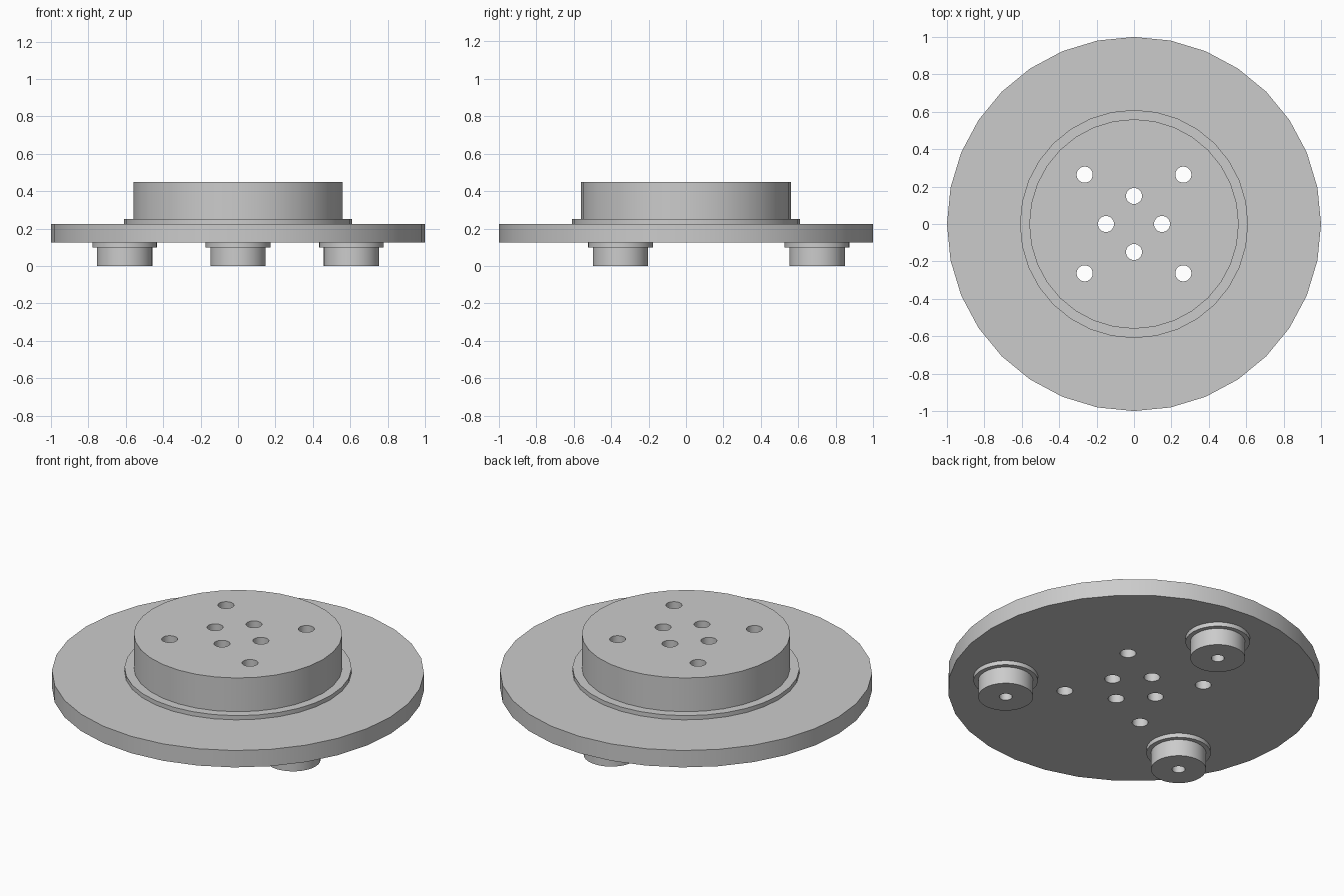
import bpy
import bmesh
from math import cos, sin, pi, radians

SEGMENTS = 32

cube = bpy.data.objects.get("Cube")
if cube:
    bpy.data.objects.remove(cube, do_unlink=True)

grey = bpy.data.materials.new("machined_grey")
grey.use_nodes = True
grey.diffuse_color = (0.6, 0.6, 0.6, 1)
grey.node_tree.nodes["Principled BSDF"].inputs["Base Color"].default_value = grey.diffuse_color


def make_object(name, bm):
    mesh = bpy.data.meshes.new(name)
    bmesh.ops.recalc_face_normals(bm, faces=bm.faces)
    bm.to_mesh(mesh)
    bm.free()
    mesh.materials.append(grey)
    obj = bpy.data.objects.new(name, mesh)
    bpy.context.collection.objects.link(obj)
    return obj


def select_only(obj):
    bpy.ops.object.select_all(action='DESELECT')
    obj.select_set(True)
    bpy.context.view_layer.objects.active = obj


def smooth(obj):
    select_only(obj)
    bpy.ops.object.shade_smooth_by_angle(angle=radians(30))


def lathe(name, profile, location=(0, 0, 0), bored=False):
    """Revolve (radius, height) points; close with end caps, or as a tube if bored."""
    bm = bmesh.new()
    rings = [[bm.verts.new((r * cos(a), r * sin(a), z))
              for a in (2 * pi * i / SEGMENTS for i in range(SEGMENTS))]
             for r, z in profile]
    pairs = list(zip(rings, rings[1:]))
    if bored:
        pairs.append((rings[-1], rings[0]))
    else:
        bm.faces.new(rings[0])
        bm.faces.new(rings[-1])
    for low, high in pairs:
        for i in range(SEGMENTS):
            j = (i + 1) % SEGMENTS
            bm.faces.new((low[i], low[j], high[j], high[i]))
    obj = make_object(name, bm)
    obj.location = location
    return obj


# Wide flange, thin step and raised hub turned as one body
body = lathe("flanged_hub", [(1, 0.125), (1, 0.225), (0.61, 0.225),
                             (0.61, 0.25), (0.56, 0.25), (0.56, 0.45)])

# Through holes: inner four on the axes, outer four on the diagonals
drill = bmesh.new()
for radius, start in ((0.15, 0), (0.373, pi / 4)):
    for k in range(4):
        a = start + k * pi / 2
        new = bmesh.ops.create_cone(drill, cap_ends=True, segments=SEGMENTS,
                                    radius1=0.043, radius2=0.043, depth=1)
        bmesh.ops.translate(drill, verts=new["verts"],
                            vec=(radius * cos(a), radius * sin(a), 0.3))
cutter = make_object("hole_cutter", drill)
cutter.hide_render = True

holes = body.modifiers.new("holes", 'BOOLEAN')
holes.operation = 'DIFFERENCE'
holes.solver = 'EXACT'
holes.object = cutter
select_only(body)
bpy.ops.object.modifier_apply(modifier=holes.name)
bpy.data.objects.remove(cutter, do_unlink=True)
smooth(body)

# Three bored feet with collars, evenly spaced under the flange
for k, side in enumerate(("back", "front_right", "front_left")):
    a = pi / 2 + k * 2 * pi / 3
    foot = lathe(f"{side}_foot",
                 [(0.035, 0), (0.148, 0), (0.148, 0.1), (0.173, 0.1),
                  (0.173, 0.125), (0.035, 0.125)],
                 (0.7 * cos(a), 0.7 * sin(a), 0), bored=True)
    smooth(foot)
